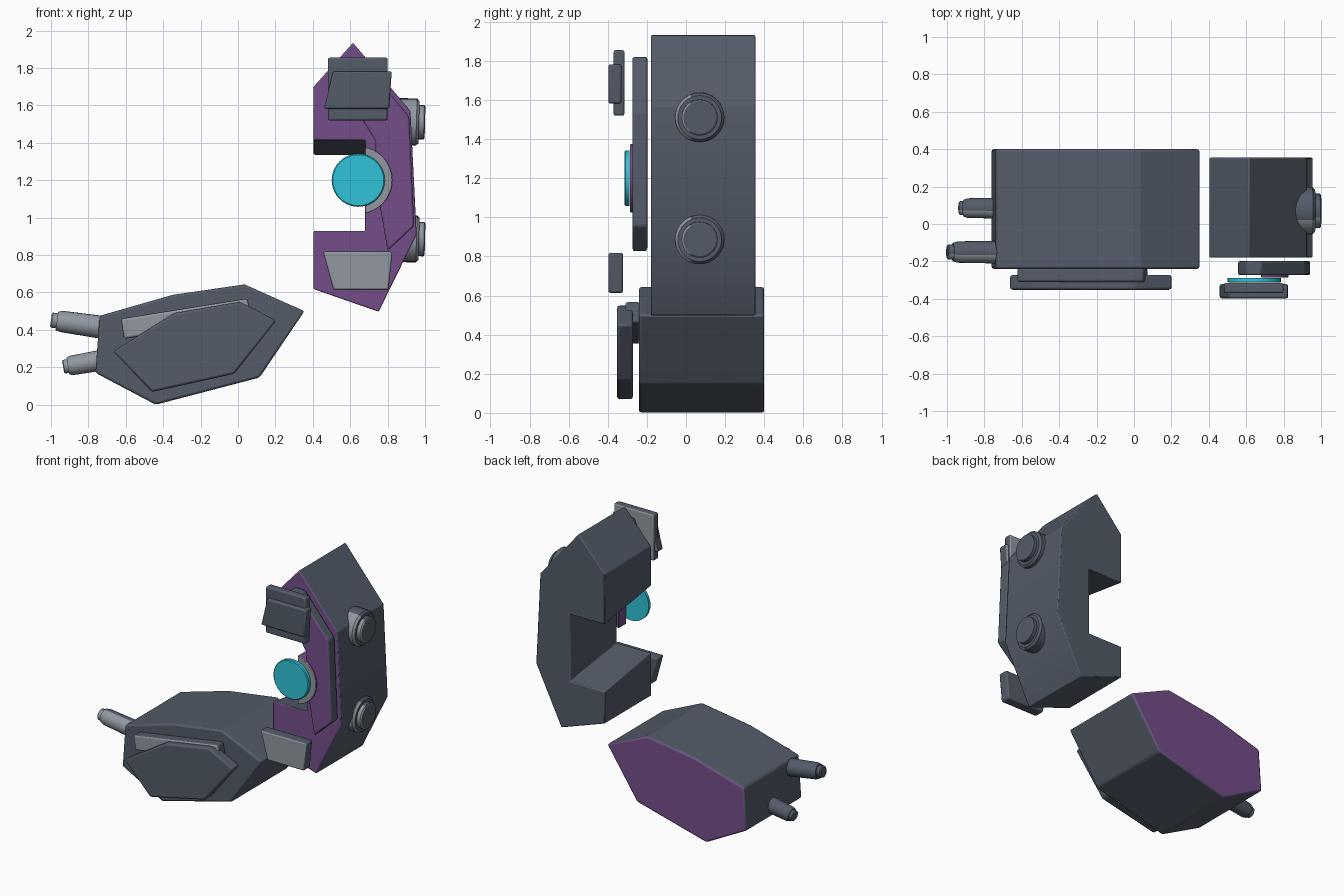
import bpy, bmesh, math
from mathutils import Vector

if "Cube" in bpy.data.objects:
    bpy.data.objects.remove(bpy.data.objects["Cube"])


def material(name, rgb):
    m = bpy.data.materials.new(name)
    m.diffuse_color = (*rgb, 1)
    m.use_nodes = True
    m.node_tree.nodes["Principled BSDF"].inputs["Base Color"].default_value = m.diffuse_color
    return m


SLATE = material("slate", (0.088, 0.107, 0.141))
PURPLE = material("purple", (0.174, 0.076, 0.254))
GREY = material("light grey", (0.285, 0.314, 0.352))
TEAL = material("teal", (0.03, 0.546, 0.687))


def finish(name, bm, side, front=None, back=None, bevel=0.01):
    """Colour faces by direction, then round the edges slightly."""
    bmesh.ops.recalc_face_normals(bm, faces=bm.faces)
    me = bpy.data.meshes.new(name)
    for m in (side, front or side, back or side):
        me.materials.append(m)
    for f in bm.faces:
        f.material_index = 1 if f.normal.y < -0.3 else 2 if f.normal.y > 0.3 else 0
    bm.to_mesh(me)
    bm.free()
    ob = bpy.data.objects.new(name, me)
    bpy.context.collection.objects.link(ob)
    if bevel:
        mod = ob.modifiers.new("edge", 'BEVEL')
        mod.width = bevel
        mod.segments = 2
        mod.limit_method = 'ANGLE'
        mod.angle_limit = math.radians(35)
    bpy.context.view_layer.objects.active = ob
    ob.select_set(True)
    bpy.ops.object.shade_smooth_by_angle(angle=math.radians(30))
    ob.select_set(False)
    return ob


def prism(pts, y0, y1):
    """Extrude an x-z outline from y0 to y1."""
    bm = bmesh.new()
    a = [bm.verts.new((x, y0, z)) for x, z in pts]
    b = [bm.verts.new((x, y1, z)) for x, z in pts]
    bm.faces.new(a)
    bm.faces.new(b[::-1])
    for i in range(len(a)):
        j = (i + 1) % len(a)
        bm.faces.new((a[i], b[i], b[j], a[j]))
    return bm


def stepped_cylinder(start, end, rings, n=24):
    """Turned shape along an axis; rings are (fraction along, radius)."""
    start, end = Vector(start), Vector(end)
    q = (end - start).to_track_quat('Z', 'Y')
    bm = bmesh.new()
    loops = []
    for t, r in rings:
        c = start.lerp(end, t)
        loops.append([bm.verts.new(c + q @ Vector((r * math.cos(k * math.tau / n),
                                                   r * math.sin(k * math.tau / n), 0)))
                      for k in range(n)])
    for a, b in zip(loops, loops[1:]):
        for k in range(n):
            j = (k + 1) % n
            bm.faces.new((a[k], a[j], b[j], b[k]))
    bm.faces.new(loops[0][::-1])
    bm.faces.new(loops[-1])
    return bm


# Lower housing with a raised, chamfered purple back
low = [(-0.74, 0.475), (-0.35, 0.587), (0.035, 0.643), (0.355, 0.50),
       (0.115, 0.145), (-0.44, 0.0), (-0.762, 0.17)]
bm = prism(low, -0.24, 0.38)
back = [f for f in bm.faces if f.calc_center_median().y > 0.37]
bmesh.ops.inset_region(bm, faces=back, thickness=0.035)
for v in back[0].verts:
    v.co.y = 0.40
finish("lower_housing", bm, SLATE, SLATE, PURPLE, 0.012)

# Front cover of the lower housing and the bar behind it
cover = [(-0.667, 0.285), (-0.34, 0.49), (0.01, 0.55), (0.205, 0.45),
         (-0.02, 0.165), (-0.46, 0.068)]
finish("lower_cover", prism(cover, -0.352, -0.272), SLATE, bevel=0.012)
bar = [(-0.625, 0.46), (0.05, 0.568), (0.075, 0.46), (-0.61, 0.352)]
finish("cover_bar", prism(bar, -0.31, -0.235), SLATE, GREY, bevel=0.012)

# Two tapered barrels on the left
for name, s, e, r in (("upper_barrel", (-0.68, -0.15, 0.407), (-1.0, -0.15, 0.453), 0.062),
                      ("lower_barrel", (-0.68, 0.085, 0.246), (-0.935, 0.085, 0.202), 0.057)):
    finish(name, stepped_cylinder(s, e, [(0, r), (0.82, r * 0.92), (0.9, r * 0.8),
                                         (0.9, r * 0.65), (0.98, r * 0.65), (1, r * 0.52)]),
           SLATE, GREY, bevel=0)

# Upright housing, with a notch whose roof and floor slope down to the back
upright = [(0.404, 1.70), (0.615, 1.935), (0.922, 1.57), (0.955, 0.91), (0.752, 0.497),
           (0.404, 0.618), (0.404, 0.93), (0.68, 0.93), (0.68, 1.415), (0.404, 1.415)]
bm = prism(upright, -0.18, 0.355)
for v in bm.verts:
    if v.co.y > 0 and v.co.x < 0.7 and 0.9 < v.co.z < 1.5:
        v.co.z -= 0.08
finish("upright_housing", bm, SLATE, PURPLE, SLATE, 0.007)

# Curved front panel along the upright
panel = [(0.555, 1.71), (0.60, 1.82), (0.68, 1.82), (0.915, 1.54), (0.942, 0.955),
         (0.80, 0.823), (0.735, 1.2), (0.735, 1.41), (0.66, 1.53)]
finish("upright_panel", prism(panel, -0.274, -0.198), SLATE, PURPLE, SLATE)

# Half collar and round lens
a0 = math.acos(0.035 / 0.18)
collar = [(0.645 + 0.18 * math.cos(a0 * (1 - k / 10)), 1.2 + 0.18 * math.sin(a0 * (1 - k / 10)))
          for k in range(21)]
finish("lens_collar", prism(collar, -0.286, -0.20), PURPLE, GREY, SLATE, 0.004)
finish("lens", stepped_cylinder((0.643, -0.288, 1.2), (0.643, -0.314, 1.2),
                                [(0, 0.142), (0.8, 0.142), (1, 0.136)], 40), TEAL, bevel=0)

# Plates floating in front of the upright
rect = [(0.48, 1.52), (0.80, 1.52), (0.80, 1.855), (0.48, 1.855)]
finish("upper_plate", prism(rect, -0.37, -0.315), SLATE, SLATE, GREY)
trap = [(0.46, 1.582), (0.808, 1.582), (0.822, 1.782), (0.508, 1.782)]
finish("upper_plate_face", prism(trap, -0.397, -0.33), SLATE, SLATE, GREY)
trap = [(0.51, 0.614), (0.805, 0.614), (0.825, 0.818), (0.455, 0.818)]
finish("lower_plate", prism(trap, -0.397, -0.322), SLATE, GREY, SLATE)

# Side knobs on the right
for name, z in (("upper_knob", 1.51), ("lower_knob", 0.885)):
    finish(name, stepped_cylinder((0.80, 0.07, z + 0.005), (1.0, 0.07, z),
                                  [(0, 0.126), (0.77, 0.126), (0.84, 0.112), (0.84, 0.092),
                                   (0.97, 0.092), (1, 0.083)], 32), SLATE, GREY, bevel=0)
